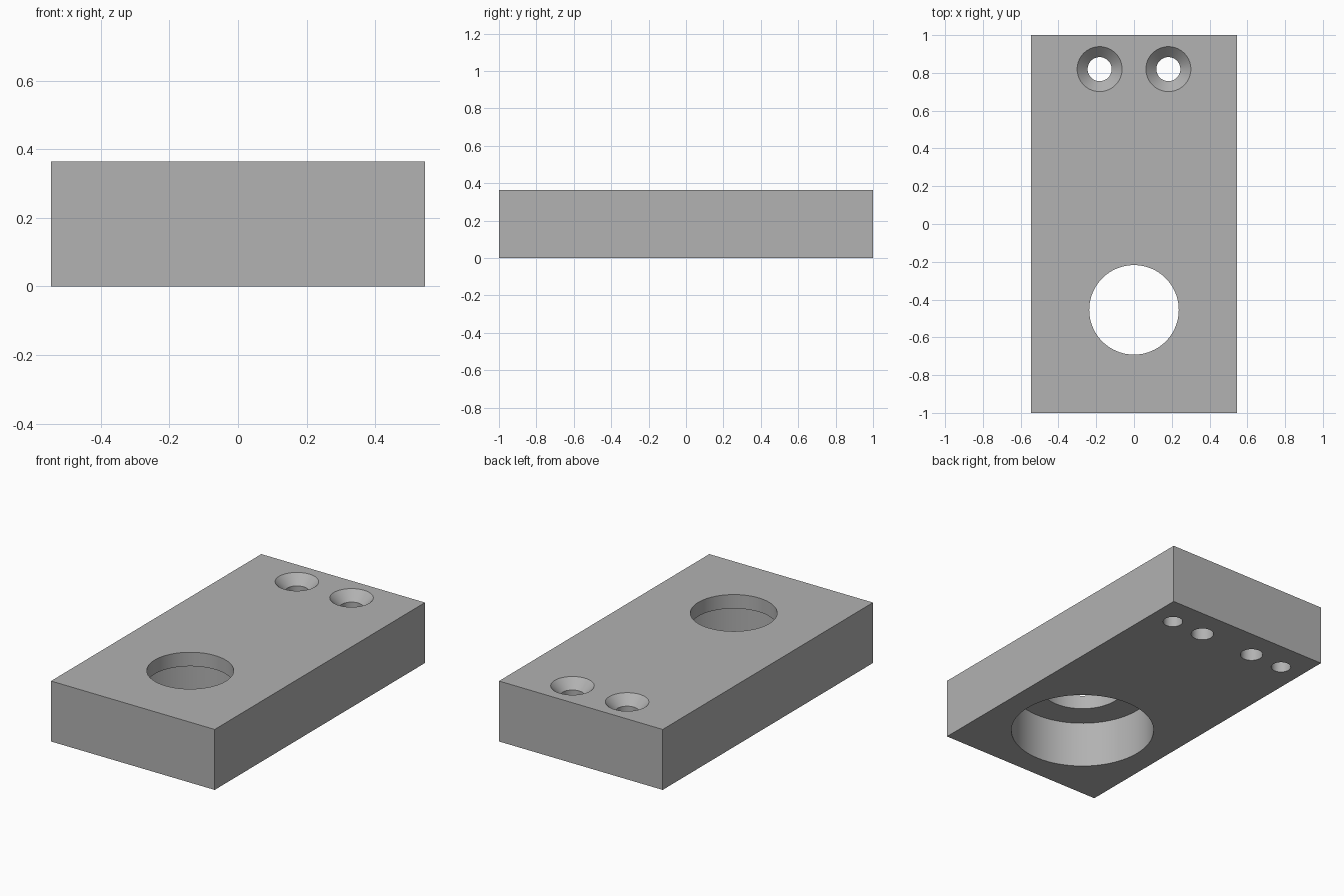
import bpy
import bmesh
from math import cos, sin, pi, radians

default_cube = bpy.data.objects.get("Cube")
if default_cube:
    bpy.data.objects.remove(default_cube, do_unlink=True)

WIDTH, LENGTH, HEIGHT = 1.09, 2.0, 0.364
OVER = 0.05  # how far cutters reach past a surface

grey = bpy.data.materials.new("plain grey")
grey.use_nodes = True
colour = (0.445, 0.445, 0.445, 1)
grey.diffuse_color = colour
grey.node_tree.nodes["Principled BSDF"].inputs["Base Color"].default_value = colour


def add_object(name, bm):
    mesh = bpy.data.meshes.new(name)
    bmesh.ops.recalc_face_normals(bm, faces=bm.faces)
    bm.to_mesh(mesh)
    bm.free()
    obj = bpy.data.objects.new(name, mesh)
    bpy.context.collection.objects.link(obj)
    mesh.materials.append(grey)
    return obj


def turned_cutter(name, x, y, profile, sides=64):
    """Closed round solid from (radius, height) pairs, bottom to top."""
    bm = bmesh.new()
    rings = [[bm.verts.new((x + r * cos(2 * pi * i / sides),
                            y + r * sin(2 * pi * i / sides), z))
              for i in range(sides)] for r, z in profile]
    for low, high in zip(rings, rings[1:]):
        for i in range(sides):
            j = (i + 1) % sides
            bm.faces.new((low[i], low[j], high[j], high[i]))
    bm.faces.new(rings[0][::-1])
    bm.faces.new(rings[-1])
    return add_object(name, bm)


# Rectangular block
bm = bmesh.new()
bmesh.ops.create_cube(bm, size=1)
bmesh.ops.scale(bm, vec=(WIDTH, LENGTH, HEIGHT), verts=bm.verts)
bmesh.ops.translate(bm, vec=(0, 0, HEIGHT / 2), verts=bm.verts)
block = add_object("mounting_block", bm)

# Stepped bore: wide pocket below, narrower opening above
pocket_depth = 0.28
cutters = [turned_cutter("bore_cutter", 0, -0.4545, [
    (0.403, -OVER), (0.403, pocket_depth),
    (0.237, pocket_depth), (0.237, HEIGHT + OVER)], 96)]

# Countersunk through holes and blind holes underneath, mirrored
hole, sink, row = 0.0636, 0.119, 0.82
for side in (-1, 1):
    cutters.append(turned_cutter("screw_cutter", side * 0.182, row, [
        (hole, -OVER), (hole, HEIGHT - (sink - hole)),
        (sink + OVER, HEIGHT + OVER)]))
    cutters.append(turned_cutter("blind_cutter", side * 0.4, row, [
        (0.0555, -OVER), (0.0555, 0.22)]))

# Cut all holes, then drop the cutters
bpy.ops.object.select_all(action="DESELECT")
bpy.context.view_layer.objects.active = block
block.select_set(True)
for cutter in cutters:
    cutter.hide_render = True
    cut = block.modifiers.new(cutter.name, "BOOLEAN")
    cut.operation = "DIFFERENCE"
    cut.solver = "EXACT"
    cut.object = cutter
    bpy.ops.object.modifier_apply(modifier=cut.name)
    bpy.data.objects.remove(cutter, do_unlink=True)

bpy.ops.object.shade_smooth_by_angle(angle=radians(30))
